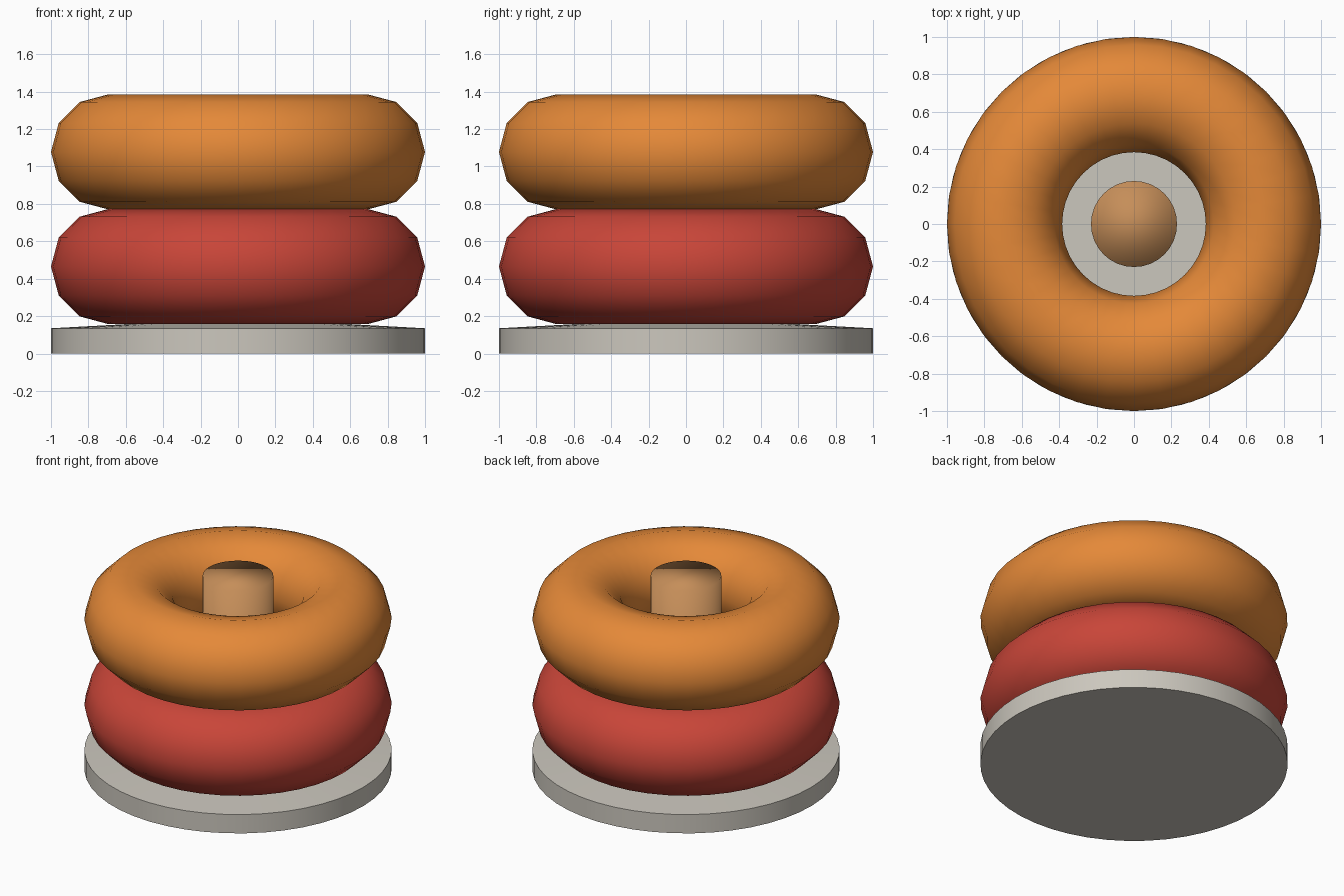
import bpy
import math

cube = bpy.data.objects.get("Cube")
if cube:
    bpy.data.objects.remove(cube, do_unlink=True)


def material(name, rgb):
    mat = bpy.data.materials.new(name)
    mat.use_nodes = True
    colour = (*rgb, 1.0)
    mat.diffuse_color = colour
    mat.node_tree.nodes["Principled BSDF"].inputs["Base Color"].default_value = colour
    return mat


def finish(name, mat):
    obj = bpy.context.object
    obj.name = name
    obj.data.name = name
    obj.data.materials.append(mat)
    return obj


grey = material("warm grey", (0.60, 0.57, 0.51))
wood = material("light wood", (0.56, 0.27, 0.10))
red = material("red", (0.58, 0.06, 0.04))
orange = material("orange", (0.78, 0.25, 0.04))

# Base: flat disc with a very shallow raised centre
base_radius, rim_height, centre_height = 1.0, 0.135, 0.157
bpy.ops.mesh.primitive_cylinder_add(vertices=48, radius=base_radius, depth=rim_height,
                                    location=(0, 0, rim_height / 2))
finish("base_disc", grey)
bpy.ops.object.shade_smooth_by_angle(angle=math.radians(30))

bpy.ops.mesh.primitive_cone_add(vertices=48, radius1=base_radius, radius2=0.6,
                                depth=centre_height - rim_height, end_fill_type='NGON',
                                location=(0, 0, (centre_height + rim_height) / 2))
finish("base_raised_top", grey)

# Peg: central post, softly shaded over its rim
peg_bottom, peg_top = 0.002, 1.385
bpy.ops.mesh.primitive_cylinder_add(vertices=32, radius=0.23, depth=peg_top - peg_bottom,
                                    location=(0, 0, (peg_top + peg_bottom) / 2))
finish("centre_peg", wood)
bpy.ops.object.shade_smooth()

# Rings stacked on the peg
for name, height, mat in (("lower_ring", 0.465, red), ("upper_ring", 1.078, orange)):
    bpy.ops.mesh.primitive_torus_add(major_segments=40, minor_segments=12,
                                     major_radius=0.692, minor_radius=0.308,
                                     location=(0, 0, height))
    finish(name, mat)
    bpy.ops.object.shade_smooth()
